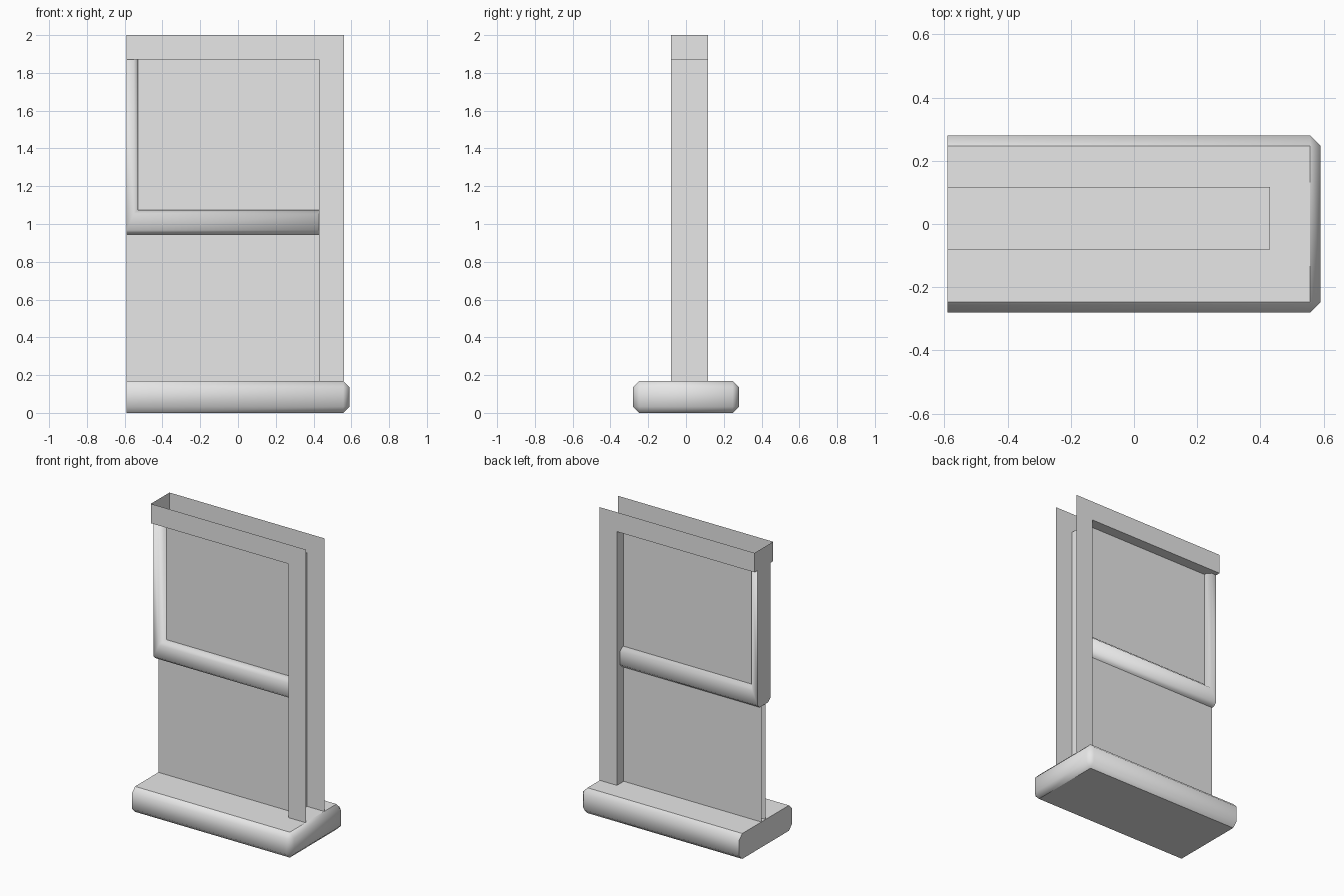
import bpy
import bmesh

if "Cube" in bpy.data.objects:
    bpy.data.objects.remove(bpy.data.objects["Cube"])

GREY = bpy.data.materials.new("plain grey")
GREY.use_nodes = True
GREY.diffuse_color = (0.8, 0.8, 0.8, 1)
GREY.node_tree.nodes["Principled BSDF"].inputs["Base Color"].default_value = (0.8, 0.8, 0.8, 1)

END = -0.59      # flat end shared by every part
POST = 0.43      # inner side of the post
HEAD = 1.87      # underside of the head
SILL = 0.17      # top of the sill


def prism(name, outline, y0, y1, bevel=0, bevel_rule=None, open_rule=None, flat_rule=None):
    """Extrude an x-z outline along y, then chamfer edges and open faces by rule."""
    bm = bmesh.new()
    face = bm.faces.new([bm.verts.new((x, y0, z)) for x, z in outline])
    moved = bmesh.ops.extrude_face_region(bm, geom=[face])["geom"]
    for v in moved:
        if isinstance(v, bmesh.types.BMVert):
            v.co.y = y1
    bmesh.ops.recalc_face_normals(bm, faces=bm.faces)
    # extrusion of a lone face keeps both caps closed
    bm.normal_update()
    if bevel:
        edges = [e for e in bm.edges if bevel_rule(e)]
        bmesh.ops.bevel(bm, geom=edges, offset=bevel, segments=1, affect='EDGES')
        bm.normal_update()
        for f in bm.faces:
            f.smooth = not flat_rule(f.normal)
    if open_rule:
        bmesh.ops.delete(bm, geom=[f for f in bm.faces if open_rule(f.normal)], context='FACES')
    mesh = bpy.data.meshes.new(name)
    bm.to_mesh(mesh)
    bm.free()
    mesh.materials.append(GREY)
    ob = bpy.data.objects.new(name, mesh)
    bpy.context.collection.objects.link(ob)
    return ob


def rectangle(x0, x1, z0, z1):
    return [(x0, z0), (x1, z0), (x1, z1), (x0, z1)]


def off_end(edge):
    return not all(abs(v.co.x - END) < 0.001 for v in edge.verts)


# Sill block: chamfered everywhere except around its flat end
prism("sill", rectangle(END, 0.59, 0, SILL), -0.28, 0.28, 0.033,
      bevel_rule=off_end,
      flat_rule=lambda n: abs(n.z) > 0.99 or n.x < -0.99)

# Hollow frame: head and post, open on top and on the outer side
prism("frame", [(END, HEAD), (POST, HEAD), (POST, SILL), (0.56, SILL), (0.56, 2), (END, 2)],
      -0.08, 0.117,
      open_rule=lambda n: n.z > 0.9 or n.x > 0.9)
frame = bpy.data.objects["frame"]
# the foot of the post is open where it meets the sill
bm = bmesh.new()
bm.from_mesh(frame.data)
foot = [f for f in bm.faces if all(abs(v.co.z - SILL) < 0.001 for v in f.verts)]
bmesh.ops.delete(bm, geom=foot, context='FACES')
bm.to_mesh(frame.data)
bm.free()


# Sash: stile and bottom rail with chamfered front and back edges
def sash_edge(edge):
    a, b = (v.co for v in edge.verts)
    along_y = abs(a.y - b.y) > 0.01
    at_head = min(a.z, b.z) > HEAD - 0.01
    at_post = min(a.x, b.x) > POST - 0.01
    return off_end(edge) and not (along_y or at_head or at_post)


prism("sash", [(END, 0.945), (POST, 0.945), (POST, 1.075), (-0.53, 1.075), (-0.53, HEAD), (END, HEAD)],
      -0.05, 0.085, 0.022,
      bevel_rule=sash_edge,
      flat_rule=lambda n: n.x < -0.99)

# Pane: two thin sheets, open at the edges
prism("pane", rectangle(END, POST, SILL, HEAD), 0.0, 0.045,
      open_rule=lambda n: abs(n.y) < 0.5)
